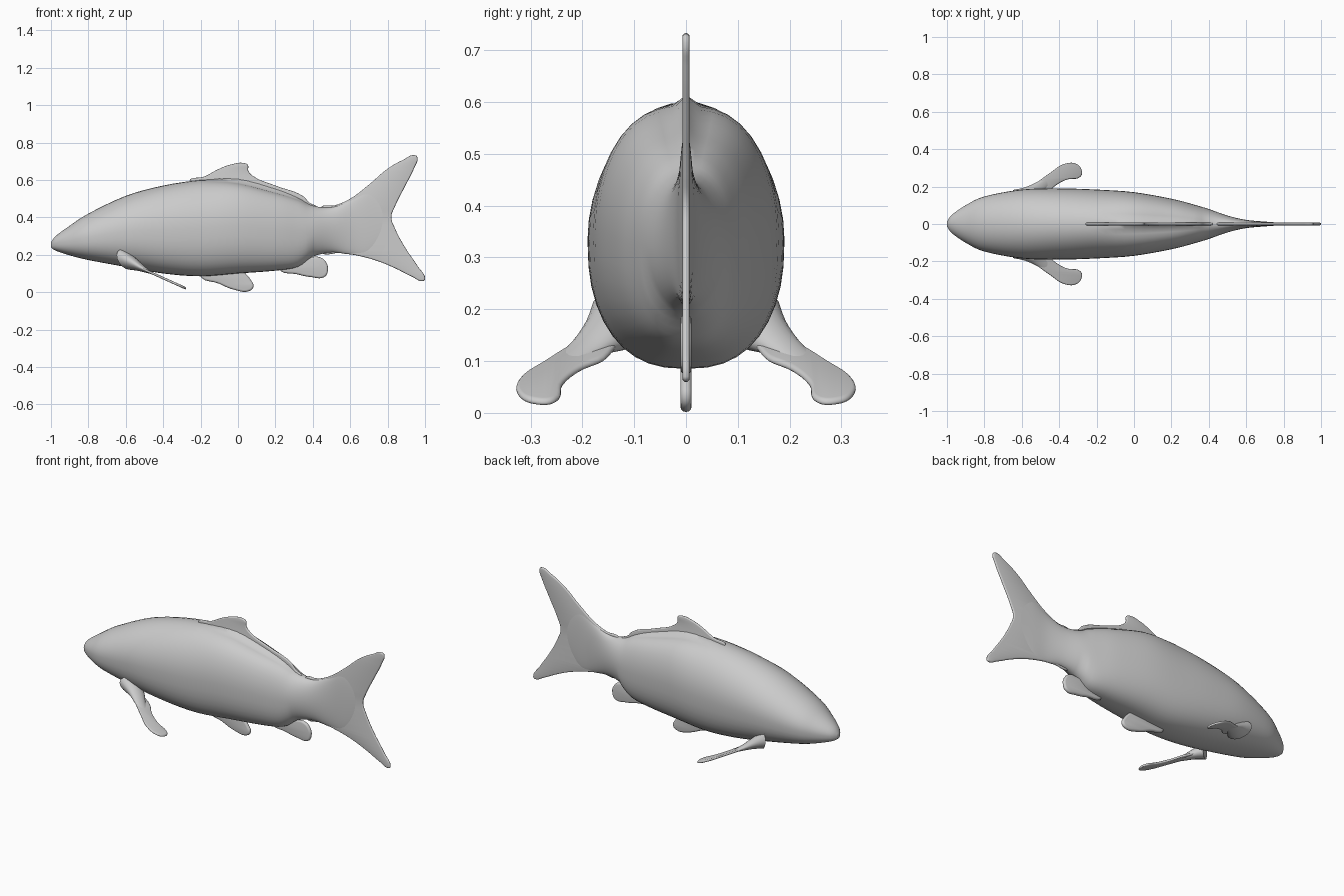
import bpy, bmesh, math
from mathutils import Vector, Matrix

cube = bpy.data.objects.get("Cube")
if cube:
    bpy.data.objects.remove(cube, do_unlink=True)

skin = bpy.data.materials.new("grey_skin")
skin.use_nodes = True
GREY = (0.6, 0.6, 0.6, 1.0)
skin.diffuse_color = GREY
skin.node_tree.nodes["Principled BSDF"].inputs["Base Color"].default_value = GREY


def finish(name, mesh, angle):
    obj = bpy.data.objects.new(name, mesh)
    bpy.context.collection.objects.link(obj)
    mesh.materials.clear()
    mesh.materials.append(skin)
    bpy.ops.object.select_all(action='DESELECT')
    obj.select_set(True)
    bpy.context.view_layer.objects.active = obj
    bpy.ops.object.shade_smooth_by_angle(angle=math.radians(angle))
    return obj


def spline(rows, steps):
    """Smooth list of vectors passing through every row."""
    p = [Vector(r) for r in rows]
    p = [p[0]] + p + [p[-1]]
    out = []
    for a, b, c, d in zip(p, p[1:], p[2:], p[3:]):
        for i in range(steps):
            t = i / steps
            out.append(b + (c - a) * t / 2 + (2 * a - 5 * b + 4 * c - d) * t * t / 2
                       + (3 * b - a - 3 * c + d) * t ** 3 / 2)
    return out + [p[-1]]


def loft(name, rings):
    bm = bmesh.new()
    loops = [[bm.verts.new(v) for v in ring] for ring in rings]
    n = len(loops[0])
    for a, b in zip(loops, loops[1:]):
        for i in range(n):
            j = (i + 1) % n
            bm.faces.new((a[i], a[j], b[j], b[i]))
    bm.faces.new(loops[0])
    bm.faces.new(loops[-1])
    bmesh.ops.recalc_face_normals(bm, faces=bm.faces)
    mesh = bpy.data.meshes.new(name)
    bm.to_mesh(mesh)
    bm.free()
    return finish(name, mesh, 70)


def fin(name, outline, half, place):
    """Thin plate with rounded rim from a smooth closed outline."""
    curve = bpy.data.curves.new(name + "_outline", 'CURVE')
    curve.dimensions = '2D'
    curve.fill_mode = 'BOTH'
    curve.resolution_u = 5
    curve.bevel_depth = half
    curve.bevel_resolution = 2
    curve.offset = -half
    s = curve.splines.new('BEZIER')
    s.bezier_points.add(len(outline) - 1)
    for bp, (u, v) in zip(s.bezier_points, outline):
        bp.co = (u, v, 0)
        bp.handle_left_type = bp.handle_right_type = 'AUTO'
    s.use_cyclic_u = True
    temp = bpy.data.objects.new(name + "_temp", curve)
    bpy.context.collection.objects.link(temp)
    deps = bpy.context.evaluated_depsgraph_get()
    mesh = bpy.data.meshes.new_from_object(temp.evaluated_get(deps))
    bpy.data.objects.remove(temp, do_unlink=True)
    mesh.transform(place)
    bm = bmesh.new()
    bm.from_mesh(mesh)
    bmesh.ops.remove_doubles(bm, verts=bm.verts, dist=0.0002)
    bmesh.ops.recalc_face_normals(bm, faces=bm.faces)
    bm.to_mesh(mesh)
    bm.free()
    mesh.name = name
    return finish(name, mesh, 50)


# Body: stations of x, belly height, back height, half width
stations = [
    (-1, .24, .265, .012), (-.975, .222, .30, .048), (-.9, .197, .355, .1),
    (-.8, .172, .42, .147), (-.6, .135, .515, .184), (-.4, .1, .57, .19),
    (-.2, .085, .6, .184), (0, .1, .612, .17), (.2, .115, .56, .135),
    (.32, .135, .51, .104), (.4, .19, .463, .08), (.5, .212, .455, .045),
    (.6, .202, .495, .022), (.7, .2, .55, .013), (.8, .3, .5, .005)]
SIDES = 40


def body_ring(x, low, high, width):
    mid, tall = (low + high) / 2, (high - low) / 2
    ring = []
    for i in range(SIDES):
        a = math.tau * i / SIDES
        c, s = math.cos(a), math.sin(a)
        e = 0.8 if s < 0 and x < 0.4 else 1.0
        z = math.copysign(abs(s) ** e, s) * tall
        # shoulders drop away from the crest beside the back fin
        if -.2 < x < .4 and 0 < s < .999:
            z -= 0.03 * s ** 6 * math.sin((x + .2) / .6 * math.pi)
        ring.append((x, math.copysign(abs(c) ** e, c) * width, mid + z))
    return ring


loft("body", [body_ring(*st) for st in spline(stations, 4)])

# Fins on the centre line
upright = Matrix.Rotation(math.pi / 2, 4, 'X')
fin("back_fin", [(-.26, .59), (-.18, .618), (-.1, .66), (-.04, .682), (.03, .691),
                 (.053, .68), (.055, .65), (.075, .625), (.2, .57), (.35, .512),
                 (.38, .48), (.42, .45), (.2, .5), (-.1, .56)], .007, upright)
fin("tail_fin", [(.44, .452), (.52, .465), (.6, .5), (.7, .575), (.8, .66), (.88, .706),
                 (.95, .731), (.96, .715), (.945, .67), (.89, .56), (.84, .46),
                 (.82, .4), (.84, .34), (.89, .245), (.96, .14), (1, .07),
                 (.99, .06), (.93, .083), (.84, .128), (.75, .165), (.65, .193),
                 (.55, .21), (.44, .215)], .007, upright)
fin("belly_fin", [(-.2, .095), (-.1, .045), (-.02, .013), (.06, .006), (.083, .03),
                  (.068, .066), (.04, .1), (0, .135), (-.1, .15)], .011, upright)
fin("rear_belly_fin", [(.22, .13), (.32, .095), (.39, .081), (.46, .08), (.48, .11),
                       (.468, .165), (.43, .189), (.38, .187), (.3, .2)], .011, upright)

# Paired side fins, sloping down toward the rear, each with a flared root
paddle = [(-.6, .15), (-.54, .205), (-.45, .272), (-.37, .322), (-.31, .322), (-.282, .295),
          (-.284, .255), (-.36, .237), (-.42, .205), (-.48, .15)]
root = [(-.6, .14, .175, .07, .05), (-.55, .165, .15, .05, .032),
        (-.505, .198, .124, .035, .016), (-.455, .235, .1, .025, .004)]
for side, label in ((1, "left"), (-1, "right")):
    slope = Matrix(((1, 0, 0, 0), (0, side, 0, 0), (-.45, 0, 1, -.105), (0, 0, 0, 1)))
    fin(label + "_side_fin", paddle, .007, slope)
    rings = []
    for x, y, z, wide, thick in spline(root, 3):
        ring = []
        for i in range(16):
            a = math.tau * i / 16
            u, v = wide * math.cos(a), thick * math.sin(a)
            ring.append((x + u * .7, side * (y - u * .6), z - u * .315 + v))
        rings.append(ring)
    loft(label + "_side_fin_root", rings)
